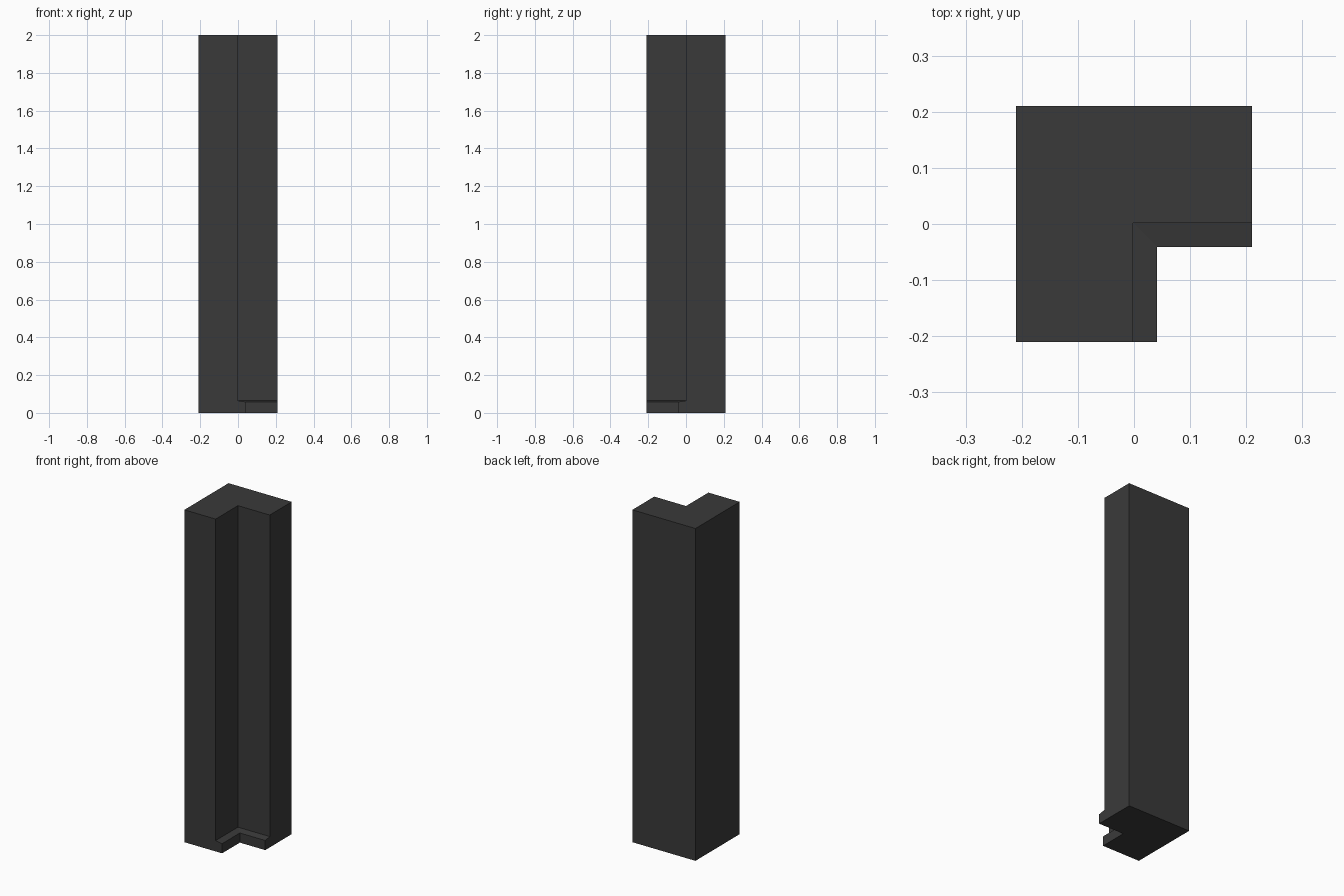
import bpy
import bmesh
import math

default_cube = bpy.data.objects.get("Cube")
if default_cube:
    bpy.data.objects.remove(default_cube, do_unlink=True)

HALF = 0.21       # half the width of the square outline
CORNER = -0.002   # inner corner of the wall
TRIM = 0.041      # inner corner of the skirting

charcoal = bpy.data.materials.new("charcoal")
charcoal.use_nodes = True
colour = (0.042, 0.042, 0.042, 1)
charcoal.diffuse_color = colour
charcoal.node_tree.nodes["Principled BSDF"].inputs["Base Color"].default_value = colour


def l_ring(bm, inner, z):
    """L-shaped outline with its notch towards +x and -y."""
    outline = [(-HALF, -HALF), (inner, -HALF), (inner, -inner),
               (HALF, -inner), (HALF, HALF), (-HALF, HALF)]
    return [bm.verts.new((x, y, z)) for x, y in outline]


# Corner wall: skirting, sloped skirting top, then the plain shaft
bm = bmesh.new()
levels = [(TRIM, 0), (TRIM, 0.058), (CORNER, 0.065), (CORNER, 2)]
rings = [l_ring(bm, inner, z) for inner, z in levels]
for low, high in zip(rings, rings[1:]):
    for i in range(len(low)):
        j = (i + 1) % len(low)
        bm.faces.new((low[i], low[j], high[j], high[i]))
bm.faces.new(rings[0][::-1])
bm.faces.new(rings[-1])

# Merge the flat outer sides into single faces
bmesh.ops.dissolve_limit(bm, angle_limit=math.radians(1),
                         verts=bm.verts[:], edges=bm.edges[:])
bmesh.ops.recalc_face_normals(bm, faces=bm.faces[:])

mesh = bpy.data.meshes.new("corner_wall")
bm.to_mesh(mesh)
bm.free()
mesh.materials.append(charcoal)
wall = bpy.data.objects.new("corner_wall", mesh)
bpy.context.collection.objects.link(wall)
